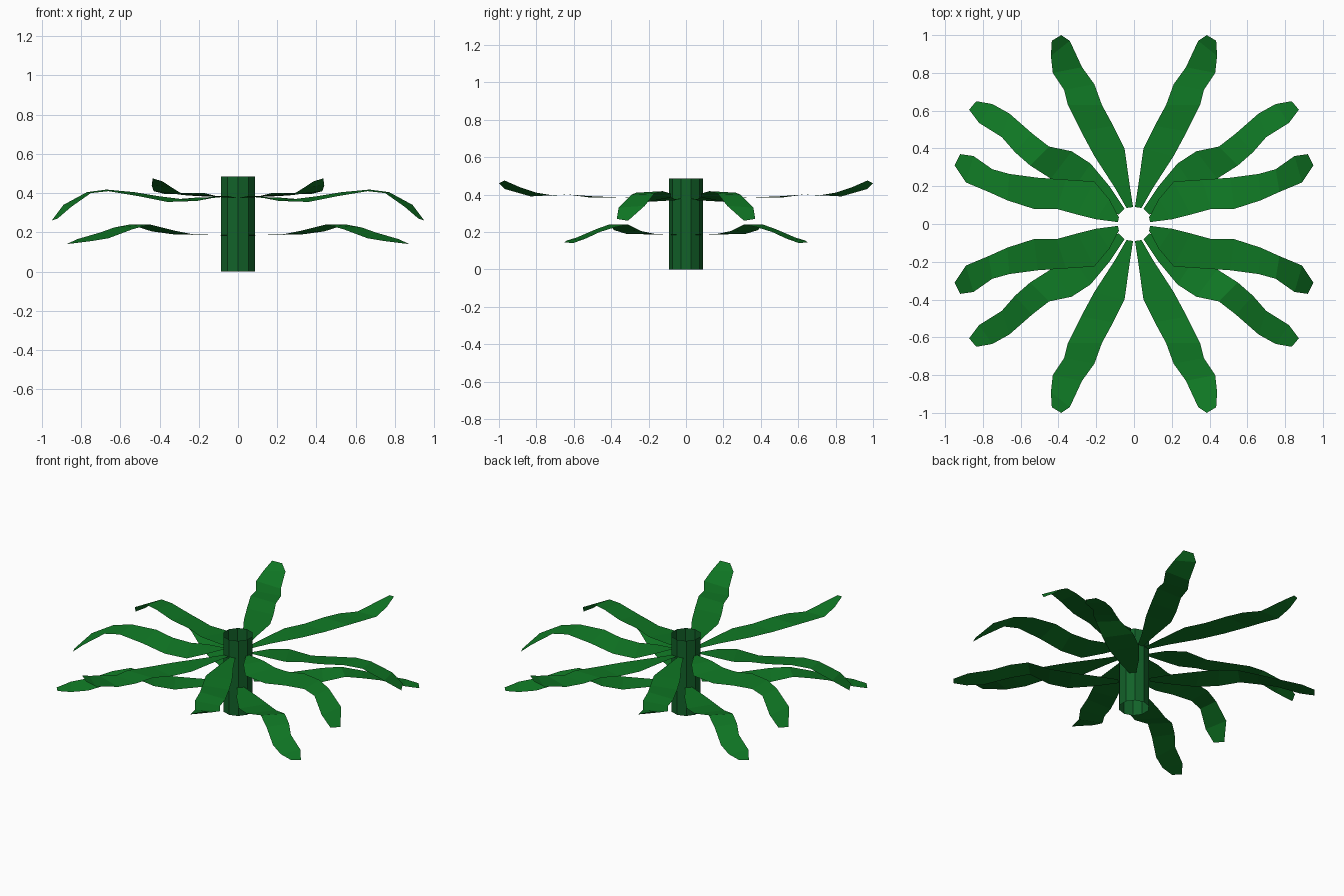
import bpy
import bmesh

cube = bpy.data.objects.get("Cube")
if cube:
    bpy.data.objects.remove(cube, do_unlink=True)


def make_material(name, colour):
    mat = bpy.data.materials.new(name)
    mat.use_nodes = True
    mat.diffuse_color = colour
    mat.node_tree.nodes["Principled BSDF"].inputs["Base Color"].default_value = colour
    return mat


leaf_green = make_material("leaf green", (0.005, 0.19, 0.018, 1))
stem_green = make_material("stem green", (0.006, 0.12, 0.022, 1))


def make_object(name, bm, mat):
    mesh = bpy.data.meshes.new(name)
    bm.to_mesh(mesh)
    bm.free()
    mesh.materials.append(mat)
    obj = bpy.data.objects.new(name, mesh)
    bpy.context.collection.objects.link(obj)
    return obj


def make_leaves(name, left_edge, right_edge):
    """Ribbon of quads between two edge curves, mirrored into all four quadrants."""
    bm = bmesh.new()
    left = [bm.verts.new(p) for p in left_edge]
    right = [bm.verts.new(p) for p in right_edge]
    for i in range(len(left) - 1):
        bm.faces.new((left[i], right[i], right[i + 1], left[i + 1]))
    obj = make_object(name, bm, leaf_green)
    mirror = obj.modifiers.new("four quadrants", "MIRROR")
    mirror.use_axis = (True, True, False)
    mirror.use_mirror_merge = False
    return obj


# Stem: open ten-sided tube
bm = bmesh.new()
bmesh.ops.create_cone(bm, cap_ends=False, segments=10, radius1=0.09, radius2=0.09, depth=0.485)
bmesh.ops.translate(bm, verts=bm.verts, vec=(0, 0, 0.2425))
make_object("stem", bm, stem_green)

# Upper leaves pointing front and back, curling up at the tip
make_leaves(
    "upper_long_leaves",
    [(.005, .09, .375), (.025, .22, .38), (.05, .4, .385), (.11, .52, .385), (.17, .63, .4),
     (.21, .74, .395), (.275, .83, .39), (.34, .97, .43), (.385, 1, .46)],
    [(.04, .085, .375), (.1, .19, .38), (.21, .36, .385), (.28, .49, .39), (.35, .63, .4),
     (.37, .71, .395), (.43, .8, .41), (.44, .89, .44), (.435, .97, .475)])

# Lower diagonal leaves, arched and drooping
make_leaves(
    "lower_leaves",
    [(.05, .08, .185), (.13, .2, .187), (.23, .32, .19), (.33, .385, .21), (.45, .41, .24),
     (.54, .48, .215), (.66, .585, .17), (.75, .635, .155), (.835, .65, .145)],
    [(.08, .05, .185), (.21, .11, .187), (.33, .17, .19), (.44, .24, .205), (.55, .31, .24),
     (.63, .38, .225), (.7, .46, .2), (.82, .535, .165), (.873, .605, .14)])

# Upper side leaves, dipping, arching, then drooping steeply
make_leaves(
    "upper_side_leaves",
    [(.08, .035, .38), (.13, .13, .375), (.21, .225, .36), (.36, .235, .355), (.51, .245, .385),
     (.66, .265, .41), (.75, .29, .4), (.85, .36, .33), (.92, .37, .27)],
    [(.085, .01, .38), (.2, .025, .378), (.3, .05, .37), (.41, .08, .385), (.53, .08, .405),
     (.67, .125, .418), (.77, .17, .405), (.89, .22, .34), (.95, .31, .26)])
